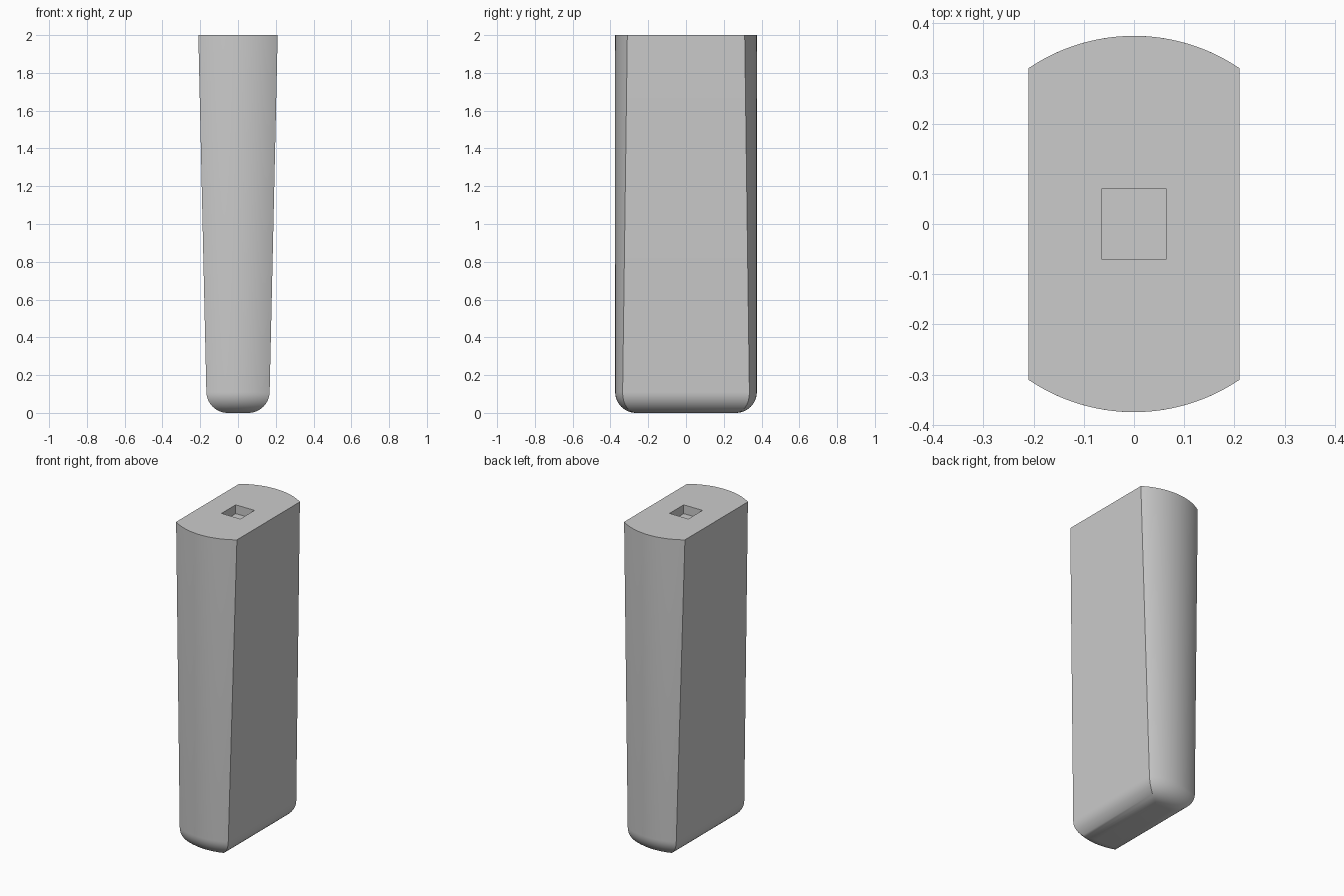
import bpy, bmesh, math

if "Cube" in bpy.data.objects:
    bpy.data.objects.remove(bpy.data.objects["Cube"])

HEIGHT, RADIUS, FILLET = 2.0, 0.375, 0.11
TOP_HALF, BOTTOM_HALF = 0.21, 0.165
ARC_STEPS, FILLET_STEPS = 24, 12


def make_material(name, rgb):
    mat = bpy.data.materials.new(name)
    mat.use_nodes = True
    color = (*rgb, 1.0)
    mat.diffuse_color = color
    mat.node_tree.nodes["Principled BSDF"].inputs["Base Color"].default_value = color
    return mat


def section(half_width, radius):
    """Round outline with its two sides cut flat, counter-clockwise."""
    reach = math.asin(half_width / radius)
    points = []
    for middle in (-math.pi / 2, math.pi / 2):
        for i in range(ARC_STEPS + 1):
            a = middle + reach * (2 * i / ARC_STEPS - 1)
            points.append((radius * math.cos(a), radius * math.sin(a)))
    return points


grey = make_material("plain_grey", (0.6, 0.6, 0.6))

# Tapered body: stacked sections, shrinking along the rounded bottom edge
bm = bmesh.new()
levels = []
for i in range(FILLET_STEPS + 1):
    a = math.pi / 2 * i / FILLET_STEPS
    levels.append((FILLET * (1 - math.cos(a)), FILLET * (1 - math.sin(a))))
levels.append((HEIGHT, 0))

rings = []
for z, inset in levels:
    half = BOTTOM_HALF + (TOP_HALF - BOTTOM_HALF) * z / HEIGHT
    rings.append([bm.verts.new((x, y, z)) for x, y in section(half - inset, RADIUS - inset)])
for low, high in zip(rings, rings[1:]):
    for i in range(len(low)):
        j = (i + 1) % len(low)
        bm.faces.new((low[i], low[j], high[j], high[i]))
bm.faces.new(rings[-1])
bm.faces.new(rings[0][::-1])
mesh = bpy.data.meshes.new("tapered_body")
bm.to_mesh(mesh)
bm.free()
mesh.materials.append(grey)
body = bpy.data.objects.new("tapered_body", mesh)
bpy.context.collection.objects.link(body)

# Shallow rectangular socket cut in the top
bpy.ops.mesh.primitive_cube_add(size=1, location=(0, 0, HEIGHT))
cutter = bpy.context.object
cutter.name = "socket_cutter"
cutter.scale = (0.13, 0.14, 0.11)
cutter.hide_render = True
cutter.data.materials.append(grey)
bpy.context.view_layer.update()

bpy.ops.object.select_all(action="DESELECT")
body.select_set(True)
bpy.context.view_layer.objects.active = body
cut = body.modifiers.new("socket", "BOOLEAN")
cut.operation = "DIFFERENCE"
cut.solver = "EXACT"
cut.object = cutter
bpy.ops.object.modifier_apply(modifier=cut.name)
bpy.data.objects.remove(cutter)

bpy.ops.object.shade_smooth_by_angle(angle=math.radians(30))
